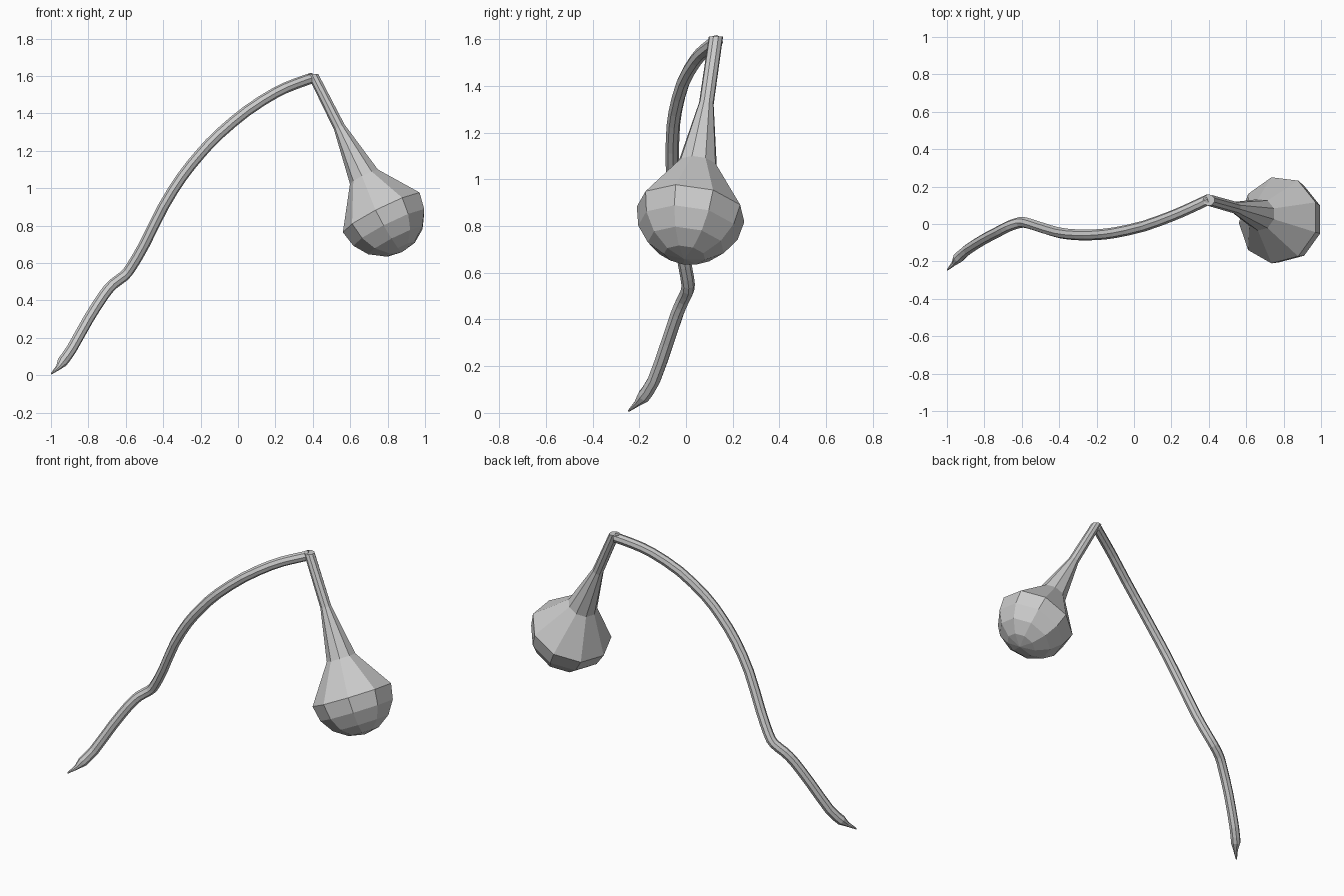
import bpy, math
from mathutils import Vector

if "Cube" in bpy.data.objects:
    bpy.data.objects.remove(bpy.data.objects["Cube"])


def loft(name, rings):
    """Skin a list of vertex rings and cap both ends."""
    n = len(rings[0])
    verts = [v for r in rings for v in r]
    faces = []
    for i in range(len(rings) - 1):
        for k in range(n):
            a, b = i * n + k, i * n + (k + 1) % n
            faces.append((a, b, b + n, a + n))
    faces.append(tuple(range(n - 1, -1, -1)))
    faces.append(tuple(range((len(rings) - 1) * n, len(rings) * n)))
    me = bpy.data.meshes.new(name)
    me.from_pydata(verts, [], faces)
    me.update()
    ob = bpy.data.objects.new(name, me)
    bpy.context.collection.objects.link(ob)
    return ob


def ring(c, u, v, r, n, start=0.0):
    return [c + r * (math.cos(start + math.tau * k / n) * u + math.sin(start + math.tau * k / n) * v)
            for k in range(n)]


def smooth_path(pts, steps):
    """Catmull-Rom resampling."""
    out = []
    for i in range(len(pts) - 1):
        p0, p1, p2, p3 = pts[max(i - 1, 0)], pts[i], pts[i + 1], pts[min(i + 2, len(pts) - 1)]
        for s in range(steps):
            t = s / steps
            out.append(0.5 * (2 * p1 + (p2 - p0) * t + (2 * p0 - 5 * p1 + 4 * p2 - p3) * t * t
                              + (3 * p1 - p0 - 3 * p2 + p3) * t ** 3))
    return out + [pts[-1]]


# curved stem with a pointed foot
path = [Vector(p) for p in (
    (-0.94, -0.182, 0.07), (-0.89, -0.137, 0.14), (-0.80, -0.08, 0.30), (-0.72, -0.038, 0.425),
    (-0.67, -0.012, 0.485), (-0.61, 0.008, 0.53), (-0.57, 0.005, 0.58), (-0.50, -0.017, 0.70),
    (-0.40, -0.047, 0.90), (-0.30, -0.058, 1.06), (-0.20, -0.057, 1.185), (-0.10, -0.046, 1.29),
    (0.05, -0.012, 1.415), (0.20, 0.042, 1.51), (0.30, 0.085, 1.555), (0.40, 0.132, 1.59))]
line = [Vector((-0.998, -0.246, 0.008)), Vector((-0.962, -0.21, 0.04))] + smooth_path(path, 2)
radii = [0.004, 0.014] + [0.029] * (len(line) - 2)
rings = []
u = Vector((0, 1, 0))
for i, p in enumerate(line):
    t = (line[min(i + 1, len(line) - 1)] - line[max(i - 1, 0)]).normalized()
    u = (u - t * u.dot(t)).normalized()
    rings.append(ring(p, u, t.cross(u), radii[i], 8))
loft("curved_stem", rings)

# hanging stalk, flared neck and rounded bulb in one nine-sided skin
N = 9
top = Vector((0.40, 0.128, 1.61))
ball = Vector((0.772, 0.022, 0.868))
R = 0.236
axis = (ball - top).normalized()
length = (ball - top).length
u = Vector((1, 0, 0))
u = (u - axis * u.dot(axis)).normalized()
v = axis.cross(u)
profile = [(0.32, 0.032), (0.62, 0.086), (length, R)]
for k in range(1, 5):
    a = math.radians(22.5 * k)
    profile.append((length + R * math.sin(a), max(R * math.cos(a), 0.002)))
rings = [ring(top, Vector((1, 0, 0)), Vector((0, -1, 0)), 0.031, N, math.pi)]
rings += [ring(top + axis * d, u, v, r, N, math.pi) for d, r in profile]
loft("hanging_bulb", rings)
